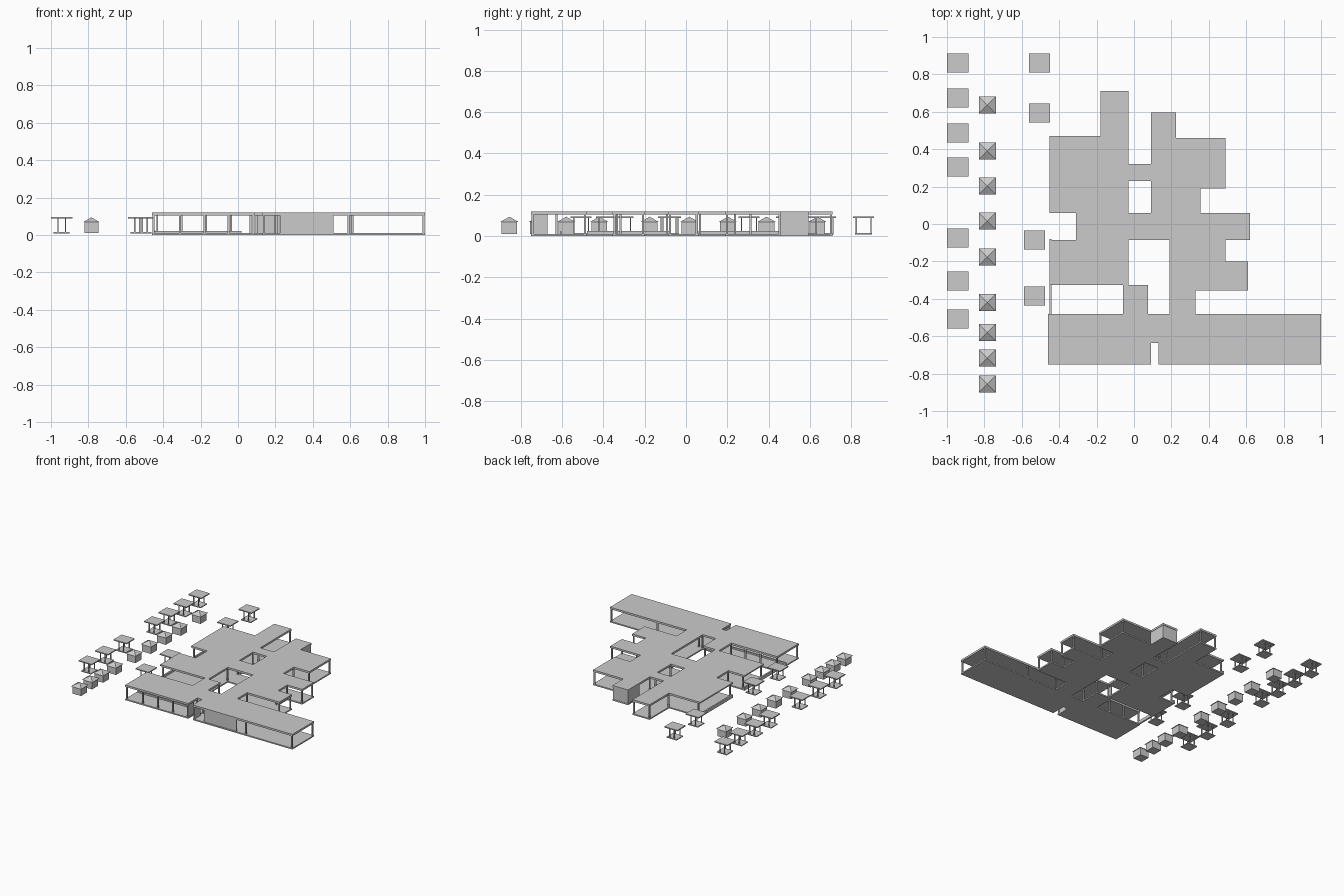
import bpy, bmesh

if "Cube" in bpy.data.objects:
    bpy.data.objects.remove(bpy.data.objects["Cube"])

def finish(bm, name):
    bmesh.ops.recalc_face_normals(bm, faces=bm.faces)
    me = bpy.data.meshes.new(name)
    bm.to_mesh(me)
    bm.free()
    ob = bpy.data.objects.new(name, me)
    bpy.context.collection.objects.link(ob)
    return ob

def add_box(bm, x0, x1, y0, y1, z0, z1):
    vs = bmesh.ops.create_cube(bm, size=1)['verts']
    for v in vs:
        v.co = ((x0 + x1) / 2 + v.co.x * (x1 - x0),
                (y0 + y1) / 2 + v.co.y * (y1 - y0),
                (z0 + z1) / 2 + v.co.z * (z1 - z0))

def boxes(name, items):
    bm = bmesh.new()
    for b in items:
        add_box(bm, *b)
    return finish(bm, name)

# Building footprint as overlapping wings: x0, x1, y0, y1
wings = [
    (-.46, .09, -.75, -.48), (.09, .13, -.635, -.48), (.13, 1.0, -.75, -.48),
    (-.06, .075, -.48, -.325), (-.44, -.03, -.325, -.085),
    (-.31, .62, -.085, .06), (-.44, -.03, .06, .47), (-.18, -.03, .47, .71),
    (-.03, .09, .23, .32), (.09, .355, .06, .19), (.09, .49, .19, .46),
    (.09, .225, .46, .595), (.19, .49, -.2, -.085), (.19, .61, -.355, -.2),
    (.19, .33, -.48, -.355),
]
xs = sorted({v for w in wings for v in w[:2]})
ys = sorted({v for w in wings for v in w[2:]})

def filled(i, j):
    if not (0 <= i < len(xs) - 1 and 0 <= j < len(ys) - 1):
        return False
    cx, cy = (xs[i] + xs[i + 1]) / 2, (ys[j] + ys[j + 1]) / 2
    return any(a < cx < b and c < cy < d for a, b, c, d in wings)

def slab(name, z0, z1):
    bm = bmesh.new()
    grid = {}
    def vert(i, j):
        if (i, j) not in grid:
            grid[i, j] = bm.verts.new((xs[i], ys[j], z0))
        return grid[i, j]
    for i in range(len(xs) - 1):
        for j in range(len(ys) - 1):
            if filled(i, j):
                bm.faces.new([vert(i, j), vert(i + 1, j), vert(i + 1, j + 1), vert(i, j + 1)])
    ext = bmesh.ops.extrude_face_region(bm, geom=bm.faces[:], use_keep_orig=True)
    for v in ext['geom']:
        if isinstance(v, bmesh.types.BMVert):
            v.co.z = z1
    return finish(bm, name)

slab("floor_slab", 0, .01)
slab("roof_slab", .105, .12)

# Posts at every footprint corner, set slightly inward
P = .005
posts = []
for i, x in enumerate(xs):
    for j, y in enumerate(ys):
        near = [(sx, sy) for sx in (-1, 1) for sy in (-1, 1)
                if filled(i + (sx - 1) // 2, j + (sy - 1) // 2)]
        if len(near) in (1, 3):
            dx, dy = sum(n[0] for n in near), sum(n[1] for n in near)
            posts.append((x + dx * .008, y + dy * .008))
# Extra posts along the front wing
for x in (-.31, -.18, -.05, .23, .59):
    posts += [(x, -.742), (x, -.488)]
boxes("building_posts", [(x - P, x + P, y - P, y + P, .01, .105) for x, y in posts])

# Solid walls: rear tower, front panel, entrance recess
T = .006
boxes("rear_room_walls", [
    (.093, .093 + T, .45, .592, .01, .105), (.222 - T, .222, .45, .592, .01, .105),
    (.093, .222, .592 - T, .592, .01, .105)])
boxes("front_wall_panel", [(.23, .51, -.745, -.745 + T, .01, .105)])
boxes("entrance_recess_walls", [
    (.084 - T, .084, -.745, -.67, .01, .105), (.136, .136 + T, -.745, -.67, .01, .105)])

# Low kerbs along the left side and the front wing
boxes("low_kerbs", [
    (-.453, -.44, -.48, -.08, 0, .025), (-.453, -.44, .06, .47, 0, .025),
    (-.453, .02, -.61, -.6, .01, .022)])
boxes("left_eaves", [(-.453, -.44, -.325, -.08, .11, .12), (-.453, -.44, .06, .47, .11, .12)])

# Row of huts with pyramid roofs
body = bmesh.new()
roof = bmesh.new()
for y in (.636, .39, .203, .016, -.176, -.42, -.58, -.717, -.855):
    add_box(body, -.822, -.746, y - .038, y + .038, .01, .072)
    base = [roof.verts.new((-.784 + a * .045, y + b * .045, .068))
            for a, b in ((-1, -1), (1, -1), (1, 1), (-1, 1))]
    tip = roof.verts.new((-.784, y, .094))
    roof.faces.new(base[::-1])
    for k in range(4):
        roof.faces.new((base[k], base[(k + 1) % 4], tip))
finish(body, "hut_bodies")
finish(roof, "hut_roofs")

# Flat canopies: base, four posts, top
spots = [(-.943, y) for y in (.86, .674, .487, .305, -.075, -.305, -.508)]
spots += [(-.505, .86), (-.505, .594), (-.532, -.085), (-.532, -.385)]
tops, bases, legs = [], [], []
for x, y in spots:
    tops.append((x - .057, x + .057, y - .051, y + .051, .088, .096))
    bases.append((x - .043, x + .043, y - .041, y + .041, .008, .015))
    legs += [(x + a - .003, x + a + .003, y + b - .003, y + b + .003, .015, .088)
             for a in (-.02, .02) for b in (-.036, .036)]
boxes("canopy_tops", tops)
boxes("canopy_bases", bases)
boxes("canopy_posts", legs)
